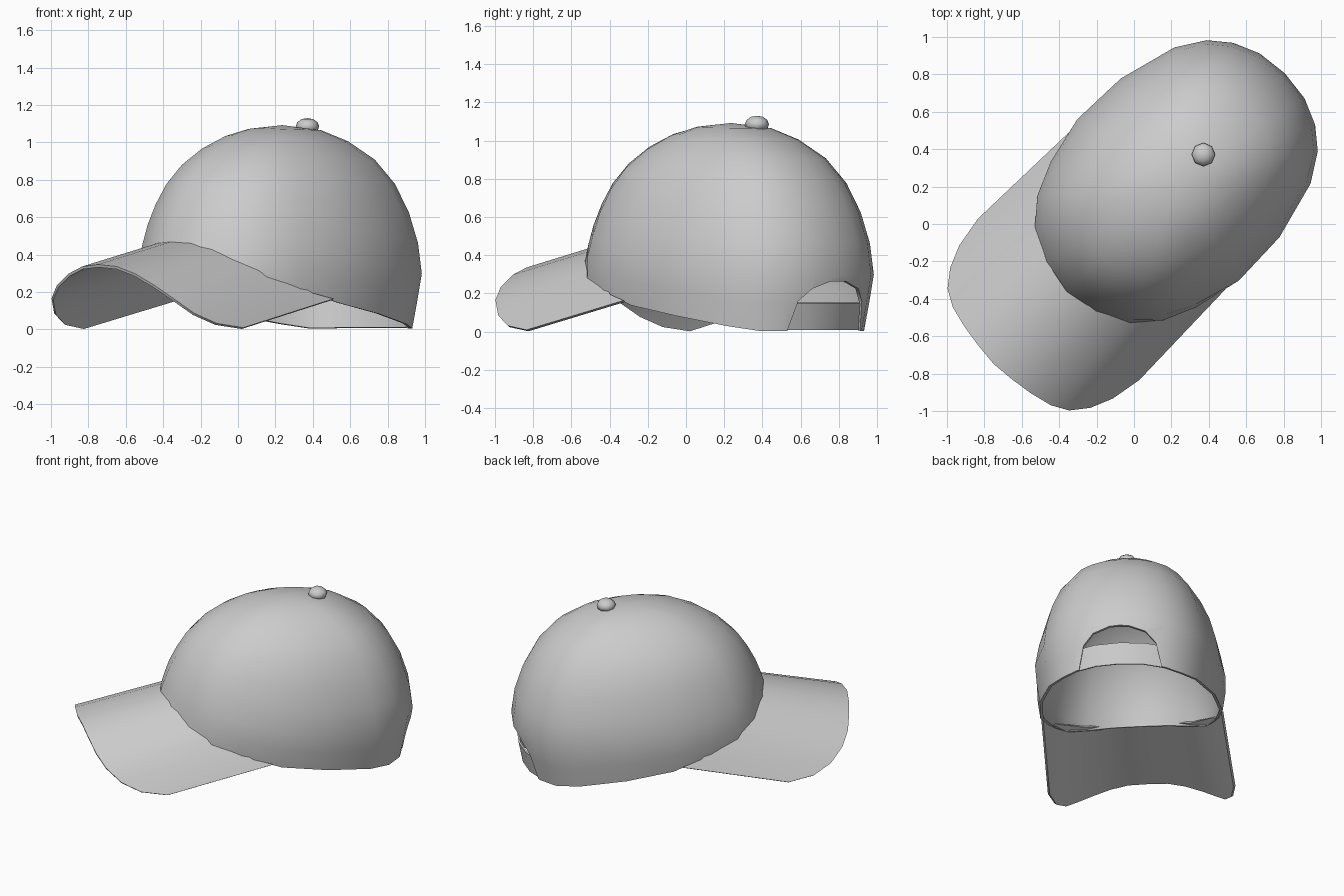
import bpy, bmesh, math
from mathutils import Vector

if "Cube" in bpy.data.objects:
    bpy.data.objects.remove(bpy.data.objects["Cube"])

R2 = math.sqrt(2)
TOP = 1.092          # crown height
CU = 0.335           # crown centre along the cap's long axis


def P(u, v, z):
    """Cap axes (u = backwards, v = sideways) to world; the cap is turned 45 degrees."""
    return Vector(((u + v) / R2, (u - v) / R2, z))


def interp(x, table):
    for (x0, y0), (x1, y1) in zip(table, table[1:]):
        if x <= x1:
            t = max(0, (x - x0) / (x1 - x0))
            return y0 + t * (y1 - y0)
    return table[-1][1]


def make(name, grid, closed, ref, thick, pole=None):
    """Skin rows of points, face outwards from ref, thicken inwards."""
    bm = bmesh.new()
    rows = [[bm.verts.new(p) for p in row] for row in grid]
    n = len(rows[0])
    for a, b in zip(rows, rows[1:]):
        for i in range(n if closed else n - 1):
            j = (i + 1) % n
            bm.faces.new((a[i], a[j], b[j], b[i]))
    if pole:
        c = bm.verts.new(pole)
        for i in range(n):
            bm.faces.new((rows[-1][i], rows[-1][(i + 1) % n], c))
    bm.normal_update()
    if sum(f.normal.dot(f.calc_center_median() - ref) for f in bm.faces) < 0:
        bmesh.ops.reverse_faces(bm, faces=bm.faces[:])
    me = bpy.data.meshes.new(name)
    bm.to_mesh(me)
    bm.free()
    ob = bpy.data.objects.new(name, me)
    bpy.context.collection.objects.link(ob)
    if thick:
        mod = ob.modifiers.new("thickness", 'SOLIDIFY')
        mod.thickness = thick
        mod.offset = -1
    return ob


def finish(ob, angle=40):
    bpy.ops.object.select_all(action='DESELECT')
    bpy.context.view_layer.objects.active = ob
    ob.select_set(True)
    for mod in list(ob.modifiers):
        bpy.ops.object.modifier_apply(modifier=mod.name)
    bpy.ops.object.shade_smooth_by_angle(angle=math.radians(angle))


# Plan outline of the crown, back to front, one half
half = [(1.14, 0), (1.12, .17), (1.06, .31), (.97, .42), (.82, .515), (.5, .6),
        (.18, .615), (-.08, .55), (-.26, .475), (-.39, .36), (-.49, .19), (-.535, 0)]
outline = half + [(u, -v) for u, v in half[-2:0:-1]]

# Width of the crown against height
width = [(0, .93), (.15, .967), (.3, 1), (.37, 1), (.44, .98), (.57, .935), (.65, .895),
         (.75, .83), (.83, .765), (.91, .66), (.98, .536), (1.03, .41), (1.07, .26), (TOP, 0)]

# Arch of the brim across the cap; the brim slopes down towards its front
arch = [(0, .58), (.13, .567), (.25, .525), (.37, .455), (.46, .375), (.53, .275),
        (.58, .195), (.61, .135)]
SLOPE = .22


def brim_z(u, v):
    return interp(abs(v), arch) + SLOPE * u


def rim_z(u, v):
    if u < .12:
        return brim_z(u, v) - .015
    return max(.005, .15 - .17 * (u - .11))


# Crown: rings rising from the curved rim to the pole
inside = P(CU, 0, .3)
rings = []
for f in (0, .13, .27, .42, .57, .71, .83, .92, .975):
    ring = []
    for u, v in outline:
        b = rim_z(u, v)
        z = b + (TOP - b) * f
        s = interp(z, width)
        ring.append(P(CU + (u - CU) * s, v * s, z))
    rings.append(ring)
crown = make("crown", rings, True, inside, .02, P(CU, 0, TOP))

# Arched opening at the back
arch_cut = [(-.27, -.1), (-.27, 0), (-.235, .16), (-.17, .225), (-.06, .262)]
arch_cut += [(-v, z) for v, z in reversed(arch_cut)]
bm = bmesh.new()
base = bm.faces.new([bm.verts.new(P(.8, v, z)) for v, z in arch_cut])
ext = bmesh.ops.extrude_face_region(bm, geom=[base])
bmesh.ops.translate(bm, vec=P(.6, 0, 0), verts=[g for g in ext['geom'] if isinstance(g, bmesh.types.BMVert)])
bmesh.ops.recalc_face_normals(bm, faces=bm.faces[:])
me = bpy.data.meshes.new("opening_cutter")
bm.to_mesh(me)
bm.free()
cutter = bpy.data.objects.new("opening_cutter", me)
cutter.hide_render = True
bpy.context.collection.objects.link(cutter)
cut = crown.modifiers.new("opening", 'BOOLEAN')
cut.operation = 'DIFFERENCE'
cut.solver = 'EXACT'
cut.object = cutter
finish(crown)
bpy.data.objects.remove(cutter)

# Brim: straight lines from the crown seam to the front edge
front = [-1.06, -1.048, -1.03, -1.0, -.95, -.86, -.74, -.57]
seam = [-.51, -.485, -.435, -.35, -.23, -.09, .0, .13]
vs = [a[0] for a in arch]
cols = [(-v, f, s) for v, f, s in list(zip(vs, front, seam))[:0:-1]] + list(zip(vs, front, seam))
grid = []
for t in (0, .5, 1):
    row = []
    for v, f, s in cols:
        u = s + (f - s) * t
        row.append(P(u, v * (.97 + .03 * t), brim_z(u, v)))
    grid.append(row)
brim = make("brim", grid, False, P(-.5, 0, -.5), .015)
finish(brim)

# Adjusting strap across the opening
back = [(u, -v) for u, v in half[2:0:-1]] + half[:3]
grid = []
for z in (.008, .08, .15):
    s = interp(z, width) - .015
    grid.append([P(CU + (u - CU) * s, v * s, z) for u, v in back])
strap = make("back_strap", grid, False, inside, .012)
finish(strap)

# Button on top
bpy.ops.mesh.primitive_uv_sphere_add(segments=8, ring_count=6, radius=1, location=P(.525, 0, 1.085))
button = bpy.context.object
button.name = "top_button"
button.scale = (.063, .063, .045)
finish(button, 60)
